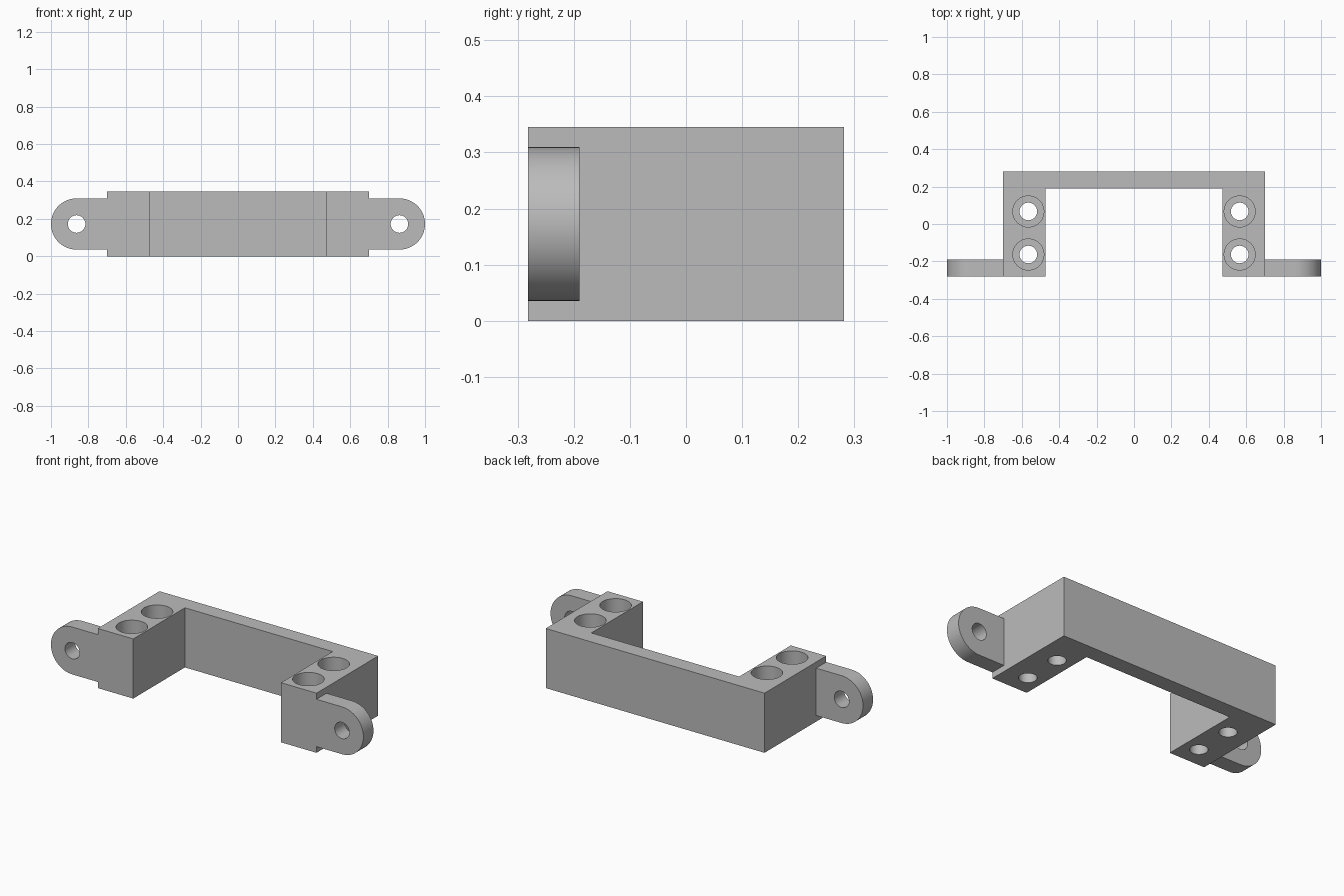
import bpy
import bmesh
import math
from mathutils import Vector

if "Cube" in bpy.data.objects:
    bpy.data.objects.remove(bpy.data.objects["Cube"], do_unlink=True)

HEIGHT, DEPTH = 0.345, 0.282       # full height, half depth
OUTER, INNER = 0.70, 0.473         # half widths of the legs
WALL = 0.092                       # back bar and ear thickness
EAR_X, EAR_R = 0.863, 0.137
SCREW_R, HEAD_R, SEAT_Z = 0.047, 0.083, 0.13
MID = HEIGHT / 2

grey = bpy.data.materials.new("matte grey")
grey.use_nodes = True
grey.diffuse_color = (0.5, 0.5, 0.5, 1)
grey.node_tree.nodes["Principled BSDF"].inputs["Base Color"].default_value = (0.5, 0.5, 0.5, 1)


def prism(name, outline, sweep):
    """Closed outline of 3D points extruded along a vector."""
    bm = bmesh.new()
    face = bm.faces.new([bm.verts.new(p) for p in outline])
    top = bmesh.ops.extrude_face_region(bm, geom=[face])["geom"]
    bmesh.ops.translate(bm, vec=Vector(sweep),
                        verts=[v for v in top if isinstance(v, bmesh.types.BMVert)])
    bmesh.ops.recalc_face_normals(bm, faces=bm.faces)
    mesh = bpy.data.meshes.new(name)
    bm.to_mesh(mesh)
    bm.free()
    mesh.materials.append(grey)
    obj = bpy.data.objects.new(name, mesh)
    bpy.context.collection.objects.link(obj)
    return obj


def arc(cx, cy, r, start, end, steps):
    angles = [start + (end - start) * i / steps for i in range(steps + 1)]
    return [(cx + r * math.cos(a), cy + r * math.sin(a)) for a in angles]


def circle(cx, cy, r):
    return arc(cx, cy, r, 0, math.tau, 48)[:-1]


def cut(target, cutters):
    """Subtract the cutters, bake the result and remove them."""
    for c in cutters:
        c.hide_render = True
        mod = target.modifiers.new("cut", 'BOOLEAN')
        mod.object, mod.operation, mod.solver = c, 'DIFFERENCE', 'EXACT'
    bpy.ops.object.select_all(action='DESELECT')
    target.select_set(True)
    bpy.context.view_layer.objects.active = target
    for mod in list(target.modifiers):
        bpy.ops.object.modifier_apply(modifier=mod.name)
    for c in cutters:
        bpy.data.objects.remove(c, do_unlink=True)
    bpy.ops.object.shade_smooth_by_angle(angle=math.radians(30))


# U-shaped body
half = [(OUTER, DEPTH), (OUTER, -DEPTH), (INNER, -DEPTH), (INNER, DEPTH - WALL)]
outline = half + [(-x, y) for x, y in reversed(half)]
body = prism("bracket_body", [(x, y, 0) for x, y in outline], (0, 0, HEIGHT))

# Counterbored screw holes through both legs
holes = []
for side in (-1, 1):
    for y in (0.067, -0.163):
        for r, z in ((HEAD_R, SEAT_Z), (SCREW_R, -0.1)):
            pts = [(px, py, z) for px, py in circle(side * 0.565, y, r)]
            holes.append(prism("screw_cutter", pts, (0, 0, 1)))
cut(body, holes)

# Rounded mounting ears with a cross hole
for side, name in ((1, "left_ear"), (-1, "right_ear")):
    shape = [(OUTER, MID - EAR_R)]
    shape += arc(EAR_X, MID, EAR_R, -math.pi / 2, math.pi / 2, 32)
    shape += [(OUTER, MID + EAR_R)]
    ear = prism(name, [(side * x, -DEPTH, z) for x, z in shape], (0, WALL, 0))
    pts = [(side * x, -DEPTH - 0.1, z) for x, z in circle(EAR_X, MID, SCREW_R)]
    cut(ear, [prism("ear_cutter", pts, (0, WALL + 0.2, 0))])
